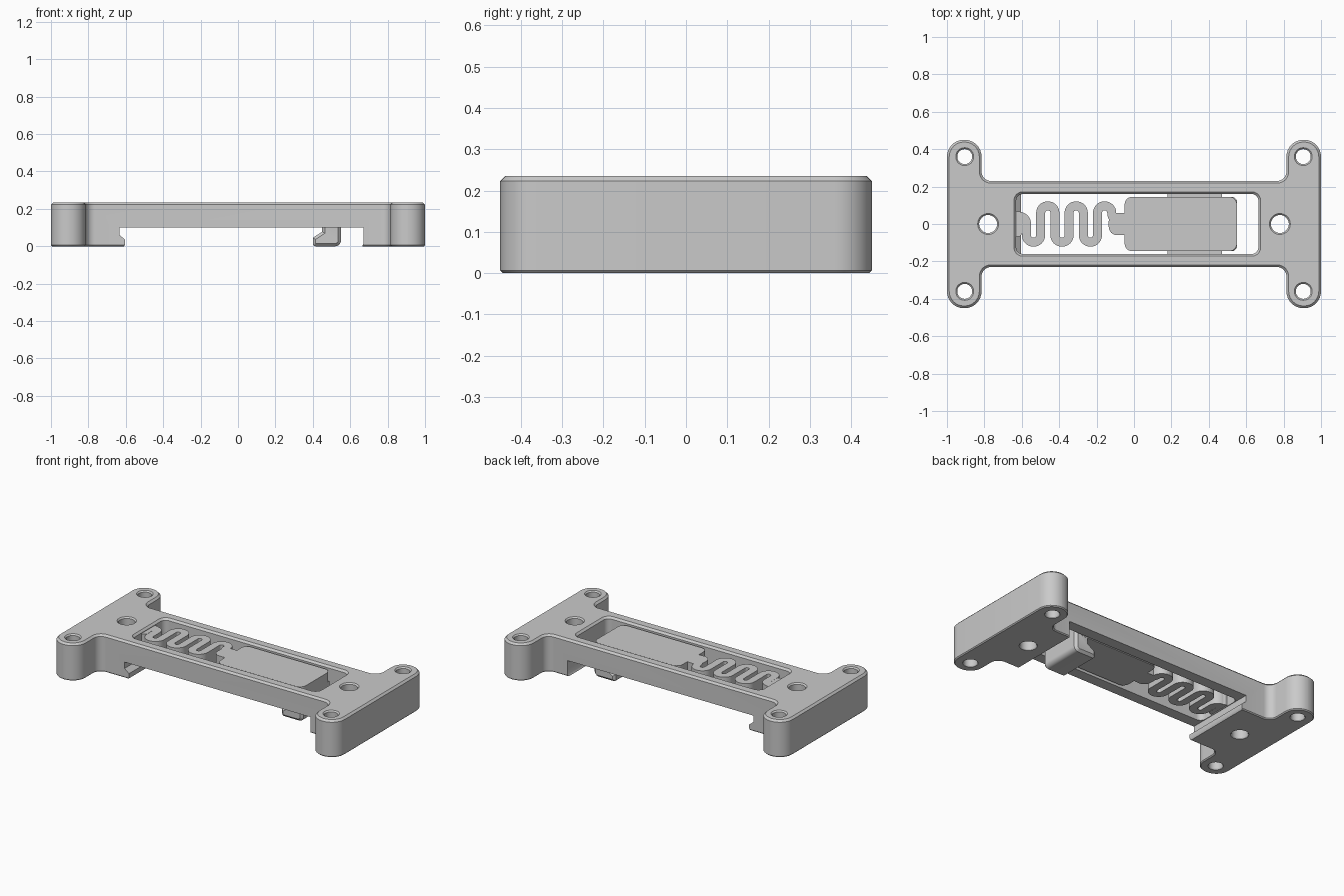
import bpy, bmesh, math
from mathutils import Vector

if "Cube" in bpy.data.objects:
    bpy.data.objects.remove(bpy.data.objects["Cube"], do_unlink=True)

grey = bpy.data.materials.new("light grey plastic")
grey.use_nodes = True
grey.diffuse_color = (0.59, 0.59, 0.59, 1)
grey.node_tree.nodes["Principled BSDF"].inputs["Base Color"].default_value = (0.59, 0.59, 0.59, 1)


def rounded(corners, closed=True, steps=8):
    """Polyline through (x, y, radius) corners, each replaced by an arc."""
    out, n = [], len(corners)
    for i, (x, y, r) in enumerate(corners):
        p = Vector((x, y))
        if r == 0 or (not closed and i in (0, n - 1)):
            out.append(p)
            continue
        a = (Vector(corners[i - 1][:2]) - p).normalized()
        b = (Vector(corners[(i + 1) % n][:2]) - p).normalized()
        half = a.angle(b) / 2
        centre = p + (a + b).normalized() * r / math.sin(half)
        v0 = (p + a * r / math.tan(half) - centre).normalized()
        v1 = (p + b * r / math.tan(half) - centre).normalized()
        out += [centre + v0.slerp(v1, k / steps).normalized() * r for k in range(steps + 1)]
    return out


def offsets(pts, closed=True):
    """Outward mitre vector of every point (for anticlockwise order)."""
    n, res = len(pts), []
    for i, p in enumerate(pts):
        before = p - pts[i - 1] if closed or i else pts[1] - p
        after = pts[(i + 1) % n] - p if closed or i < n - 1 else before
        n1 = Vector((before.y, -before.x)).normalized()
        n2 = Vector((after.y, -after.x)).normalized()
        res.append((n1 + n2) / max(0.3, 1 + n1.dot(n2)))
    return res


def prism(name, pts, layers, sideways=False):
    """Stack offset copies of an outline; layers are (height, offset)."""
    area = sum(pts[i - 1].x * p.y - pts[i - 1].y * p.x for i, p in enumerate(pts))
    if area < 0:
        pts = pts[::-1]
    offs, n = offsets(pts), len(pts)
    bm = bmesh.new()
    rings = []
    for h, d in layers:
        flat = [p + o * d for p, o in zip(pts, offs)]
        rings.append([bm.verts.new((q.x, h, q.y) if sideways else (q.x, q.y, h)) for q in flat])
    for lo, hi in zip(rings, rings[1:]):
        for i in range(n):
            bm.faces.new((lo[i - 1], lo[i], hi[i], hi[i - 1]))
    bm.faces.new(rings[0])
    bm.faces.new(rings[-1])
    bmesh.ops.recalc_face_normals(bm, faces=bm.faces)
    mesh = bpy.data.meshes.new(name)
    bm.to_mesh(mesh)
    bm.free()
    mesh.materials.append(grey)
    obj = bpy.data.objects.new(name, mesh)
    bpy.context.collection.objects.link(obj)
    return obj


def rect(x0, x1, y, r):
    return rounded([(x0, -y, r), (x1, -y, r), (x1, y, r), (x0, y, r)])


def circle(x, y, r, n=32):
    return [Vector((x + r * math.cos(math.tau * k / n), y + r * math.sin(math.tau * k / n))) for k in range(n)]


def combine(target, tool, operation):
    mod = target.modifiers.new("combine", "BOOLEAN")
    mod.operation, mod.solver, mod.object = operation, "EXACT", tool
    bpy.context.view_layer.objects.active = target
    bpy.ops.object.modifier_apply(modifier=mod.name)
    bpy.data.objects.remove(tool, do_unlink=True)


def smooth(obj):
    bpy.ops.object.select_all(action="DESELECT")
    obj.select_set(True)
    bpy.context.view_layer.objects.active = obj
    bpy.ops.object.shade_smooth_by_angle(angle=math.radians(30))


TOP, CH = 0.235, 0.012

# Frame: H outline with rounded lugs and chamfered rims
quarter = [(1, 0.45, 0.09), (0.815, 0.45, 0.09), (0.815, 0.23, 0.05)]
half = quarter + [(-x, y, r) for x, y, r in quarter[::-1]]
outline = half + [(x, -y, r) for x, y, r in half[::-1]]
frame = prism("frame", rounded(outline), [(0, -0.006), (0.006, 0), (TOP - CH, 0), (TOP, -CH)])

# Rail channel underneath, with the fixed hook on the right side
channel = [Vector(p) for p in ((-0.62, -0.02), (-0.603, 0.012), (-0.603, 0.035), (-0.634, 0.06),
                               (-0.634, 0.1), (0.67, 0.1), (0.67, 0.012), (0.655, -0.02))]
combine(frame, prism("channel_cutter", channel, [(-0.4, 0), (0.4, 0)], True), "DIFFERENCE")

# Window for the sliding latch, flared at the top
window = rect(-0.63, 0.665, 0.16, 0.035)
combine(frame, prism("window_cutter", window, [(0.075, 0), (TOP - CH, 0), (TOP + CH, 2 * CH)]), "DIFFERENCE")

# Screw holes
holes = [(sx * 0.905, sy * 0.36, 0.04) for sx in (1, -1) for sy in (1, -1)]
holes += [(sx * 0.78, 0, 0.048) for sx in (1, -1)]
for x, y, r in holes:
    cutter = prism("hole_cutter", circle(x, y, r),
                   [(-0.01, 0.01), (0.006, 0), (TOP - 0.008, 0), (TOP + 0.008, 0.016)])
    combine(frame, cutter, "DIFFERENCE")
smooth(frame)

# Sliding latch plate with neck
LOW, HIGH = 0.105, 0.22
slab = [(LOW, 0), (HIGH, 0)]
latch = prism("latch", rect(-0.05, 0.55, 0.145, 0.04), slab)
combine(latch, prism("neck", rect(-0.135, -0.02, 0.06, 0.045), slab), "UNION")

# Guide tongues on both edges of the latch
combine(latch, prism("tongues", rect(0.18, 0.47, 0.165, 0), [(0.14, 0), (0.18, 0)]), "UNION")

# Latch hook hanging below the plate
hook = rounded([(0.4, 0, 0.015), (0.55, 0, 0.03), (0.55, 0.16, 0), (0.45, 0.16, 0),
                (0.45, 0.078, 0), (0.4, 0.045, 0)])
combine(latch, prism("latch_hook", hook, [(-0.144, -0.015), (-0.129, 0), (0.129, 0), (0.144, -0.015)], True), "UNION")
smooth(latch)

# Serpentine spring ribbon
pitch, start, reach, bend = 0.076, -0.575, 0.097, 0.0375
path = [(-0.66, 0.04, 0), (start, 0.04, bend)]
for k in range(6):
    side = -reach if k % 2 == 0 else reach
    path += [(start + pitch * k, side, bend), (start + pitch * (k + 1), side, bend)]
path += [(start + pitch * 6, 0.02, bend), (-0.06, 0.02, 0)]
line = rounded(path, closed=False)
normals = offsets(line, closed=False)
ribbon = [p + o * 0.024 for p, o in zip(line, normals)]
ribbon += [p - o * 0.024 for p, o in zip(line[::-1], normals[::-1])]
spring = prism("spring", ribbon, slab)
smooth(spring)

# Tab fixing the spring to the frame
smooth(prism("spring_tab", rect(-0.66, -0.6, 0.068, 0.02), slab))
